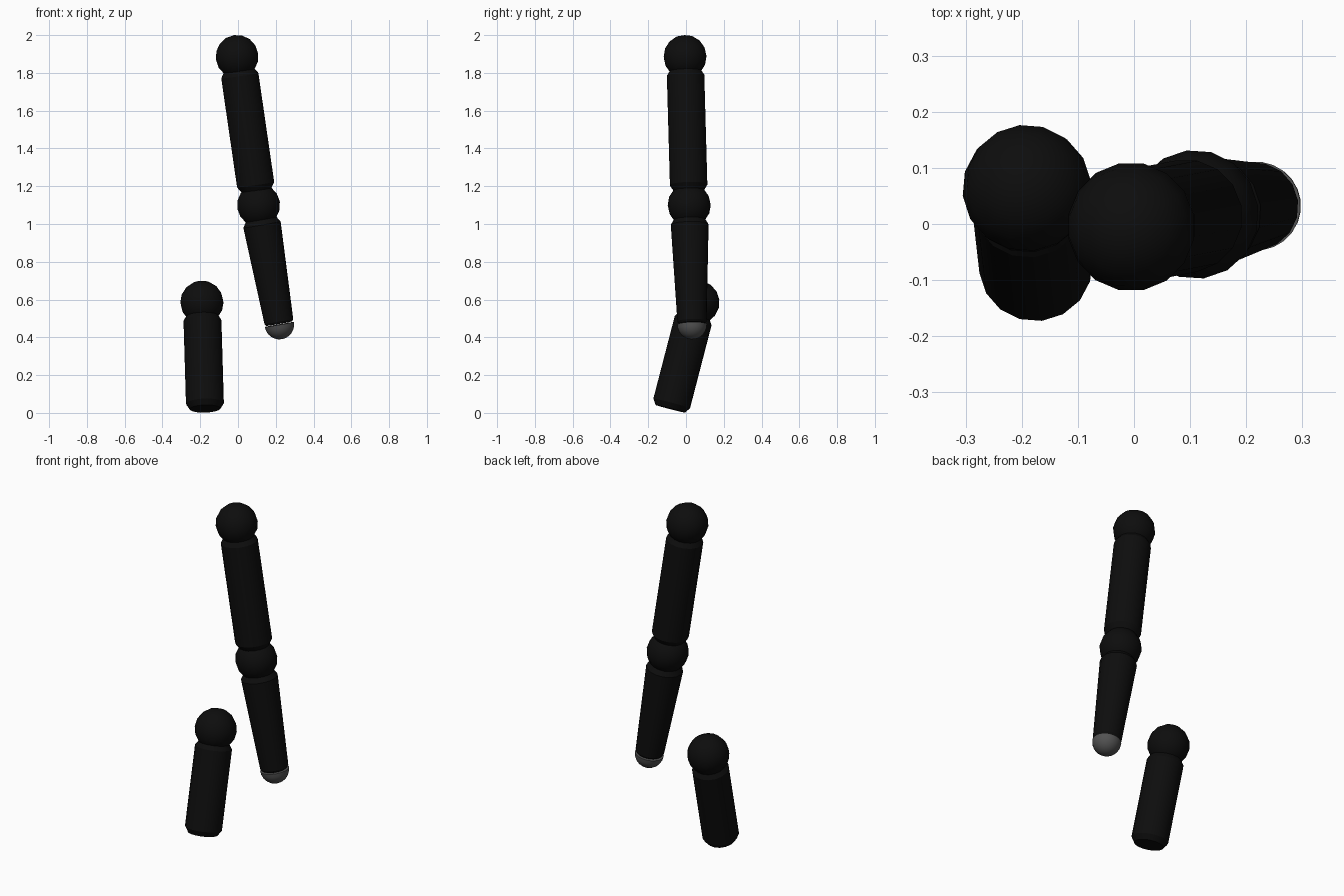
import bpy, bmesh, math
from mathutils import Vector

if "Cube" in bpy.data.objects:
    bpy.data.objects.remove(bpy.data.objects["Cube"])


def material(name, value):
    m = bpy.data.materials.new(name)
    m.diffuse_color = (value, value, value, 1)
    m.use_nodes = True
    m.node_tree.nodes["Principled BSDF"].inputs["Base Color"].default_value = m.diffuse_color
    return m


black = material("matte black", 0.004)
grey = material("rubber grey", 0.085)


def revolve(name, start, target, profile, mat, sides=16):
    """Spin a (radius, distance) profile around the axis from start to target."""
    start = Vector(start)
    turn = (Vector(target) - start).to_track_quat('Z', 'Y')
    bm = bmesh.new()
    rings = []
    for r, d in profile:
        count = 1 if r < 1e-5 else sides
        rings.append([bm.verts.new((r * math.cos(2 * math.pi * i / sides),
                                    r * math.sin(2 * math.pi * i / sides), d))
                      for i in range(count)])
    for a, b in zip(rings, rings[1:]):
        for i in range(sides):
            j = (i + 1) % sides
            quad = [a[i % len(a)], a[j % len(a)], b[j % len(b)], b[i % len(b)]]
            bm.faces.new(list(dict.fromkeys(quad)))
    for ring in (rings[0], rings[-1]):
        if len(ring) > 1:
            bm.faces.new(ring)
    bmesh.ops.recalc_face_normals(bm, faces=bm.faces)
    mesh = bpy.data.meshes.new(name)
    bm.to_mesh(mesh)
    bm.free()
    mesh.materials.append(mat)
    ob = bpy.data.objects.new(name, mesh)
    ob.location = start
    ob.rotation_mode = 'QUATERNION'
    ob.rotation_quaternion = turn
    bpy.context.collection.objects.link(ob)
    bpy.context.view_layer.objects.active = ob
    ob.select_set(True)
    bpy.ops.object.shade_smooth_by_angle(angle=math.radians(30))
    ob.select_set(False)


def arc(radius, first, last, steps):
    """Profile points of a ball between two angles from the near pole."""
    pts = []
    for i in range(steps + 1):
        a = math.radians(first + (last - first) * i / steps)
        pts.append((radius * math.sin(a), -radius * math.cos(a)))
    return pts


def tube(near, far, r1, r2, c1=0.03, c2=0.03):
    """Profile of a segment with chamfered ends."""
    return [(r1 - c1 * 0.65, near), (r1, near + c1),
            (r2, far - c2), (r2 - c2 * 0.65, far)]


shoulder = (-0.005, -0.005, 1.886)
elbow = (0.109, 0.017, 1.10)
wrist = (0.219, 0.032, 0.468)
loose_top = (-0.191, 0.063, 0.585)
loose_end = (-0.175, -0.077, 0.045)

# Ball joints
ball = arc(0.115, 0, 180, 8)
revolve("upper_joint", shoulder, elbow, ball, black)
revolve("middle_joint", elbow, wrist, ball, black)
revolve("loose_joint", loose_top, loose_end, ball, black)

# Limb segments
revolve("upper_segment", shoulder, elbow, tube(0.072, 0.715, 0.101, 0.101), black)
revolve("lower_segment", elbow, wrist, tube(0.075, 0.637, 0.101, 0.078, 0.03, 0.012), black)
revolve("loose_segment", loose_top, loose_end, tube(0.07, 0.582, 0.101, 0.101), black)

# Rounded tip
revolve("rounded_tip", wrist, Vector(wrist) * 2 - Vector(elbow),
        arc(0.079, 90, 180, 6), grey, 24)
